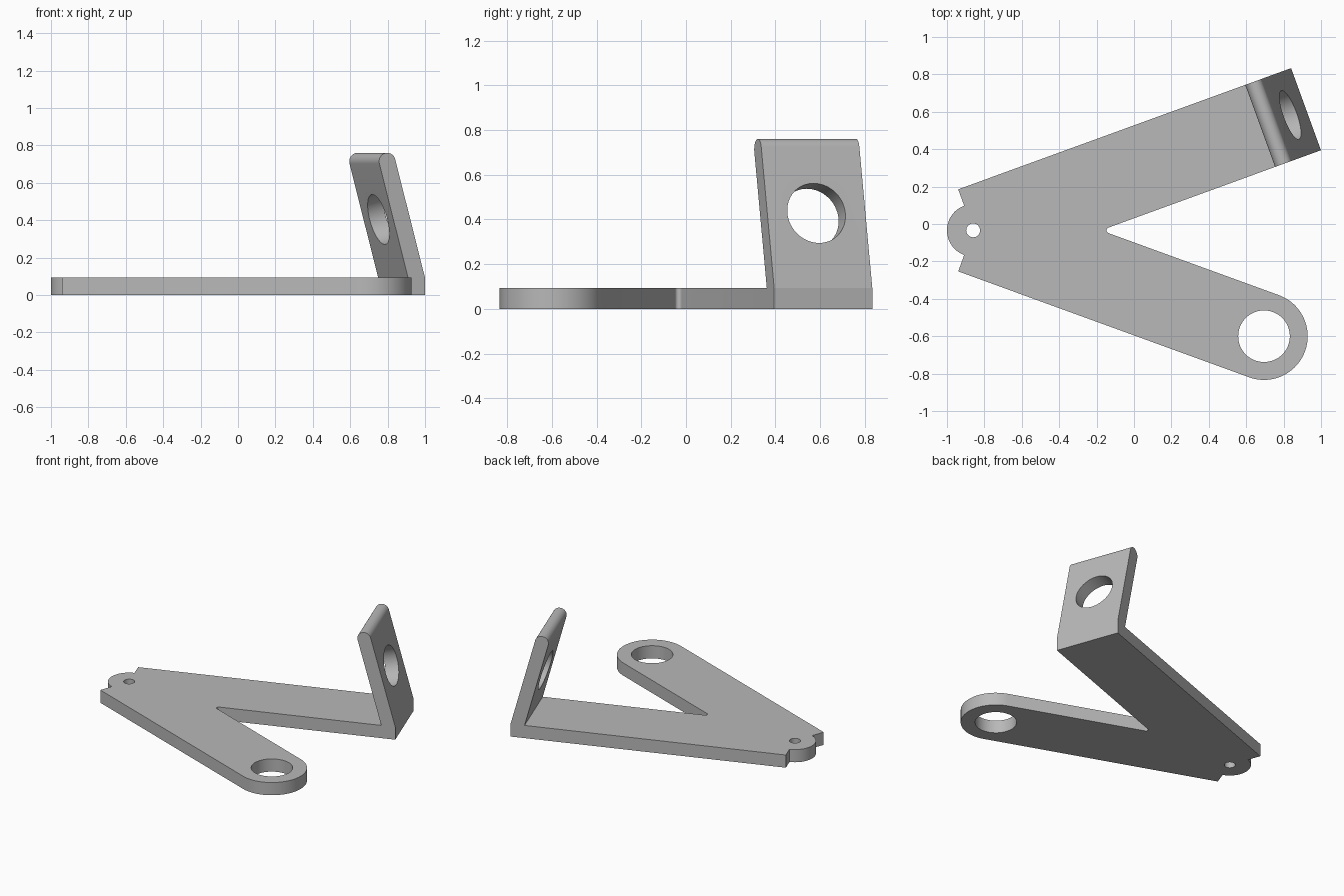
import bpy
import bmesh
from math import radians, cos, sin, tan, pi
from mathutils import Matrix, Vector

if "Cube" in bpy.data.objects:
    bpy.data.objects.remove(bpy.data.objects["Cube"], do_unlink=True)

THICK = 0.093                  # sheet thickness
HALF_W = 0.2335                # half width of each arm
SPREAD = radians(20)           # each arm's angle from the x axis
LEAN = radians(15)             # tab lean towards the hub
HUB = Vector((-0.86, -0.034))
LONG, SHORT = 1.894, 1.655     # arm lengths
HOLE_R, HUB_R, PIN_R, FILLET = 0.138, 0.14, 0.037, 0.016
TAB_TOP = 0.76

grey = bpy.data.materials.new("plain grey")
grey.use_nodes = True
colour = (0.48, 0.48, 0.48, 1)
grey.diffuse_color = colour
grey.node_tree.nodes["Principled BSDF"].inputs["Base Color"].default_value = colour


def on_arm(angle, along, across):
    """Point in plan, measured from the hub along and across an arm."""
    return HUB + Vector((along * cos(angle) - across * sin(angle),
                         along * sin(angle) + across * cos(angle)))


def arc(centre, radius, start, end, steps=48):
    angles = [radians(start + (end - start) * i / steps) for i in range(steps + 1)]
    return [Vector(centre) + radius * Vector((cos(a), sin(a))) for a in angles]


def activate(obj):
    bpy.ops.object.select_all(action='DESELECT')
    obj.select_set(True)
    bpy.context.view_layer.objects.active = obj


def finish(obj):
    obj.data.materials.clear()
    obj.data.materials.append(grey)
    activate(obj)
    bpy.ops.object.shade_smooth_by_angle(angle=radians(30))


# Forked plate: one outline with two holes, thickened
end = on_arm(-SPREAD, SHORT, 0)
crotch = HUB + Vector(((HALF_W + FILLET) / sin(SPREAD), 0))
outline = [on_arm(-SPREAD, 0, -HALF_W)]
outline += arc(end, HALF_W, -110, 70)
outline += arc(crotch, FILLET, 250, 110, 12)
outline += [on_arm(SPREAD, LONG, -HALF_W), on_arm(SPREAD, LONG, HALF_W),
            on_arm(SPREAD, 0, HALF_W)]
outline += arc(HUB, HUB_R, 110, 250)
loops = [outline, arc(HUB, PIN_R, 0, 360)[:-1], arc(end, HOLE_R, 0, 360, 64)[:-1]]

curve = bpy.data.curves.new("forked_plate", 'CURVE')
curve.dimensions = '2D'
curve.fill_mode = 'BOTH'
curve.extrude = THICK / 2
for loop in loops:
    spline = curve.splines.new('POLY')
    spline.points.add(len(loop) - 1)
    for point, p in zip(spline.points, loop):
        point.co = (p.x, p.y, THICK / 2, 1)
    spline.use_cyclic_u = True
plate = bpy.data.objects.new("forked_plate", curve)
bpy.context.collection.objects.link(plate)
activate(plate)
bpy.ops.object.convert(target='MESH')
plate = bpy.context.object
bm = bmesh.new()
bm.from_mesh(plate.data)
bmesh.ops.remove_doubles(bm, verts=bm.verts, dist=0.0001)
bmesh.ops.recalc_face_normals(bm, faces=bm.faces)
bm.to_mesh(plate.data)
bm.free()
finish(plate)

# Leaning tab: side profile with a rounded top, swept across the arm
radius = THICK / 2
base_depth = THICK / cos(LEAN)
top_z = TAB_TOP - radius
top_u = LONG - base_depth / 2 - (top_z - THICK) * tan(LEAN)
profile = [Vector((LONG - base_depth, THICK)), Vector((LONG, THICK))]
profile += arc((top_u, top_z), radius, 15, 195, 24)

arm_frame = Matrix.Translation((HUB.x, HUB.y, 0)) @ Matrix.Rotation(SPREAD, 4, 'Z')
bm = bmesh.new()
face = bm.faces.new([bm.verts.new((p.x, -HALF_W, p.y)) for p in profile])
sweep = bmesh.ops.extrude_face_region(bm, geom=[face])
bmesh.ops.translate(bm, vec=(0, 2 * HALF_W, 0),
                    verts=[v for v in sweep["geom"] if isinstance(v, bmesh.types.BMVert)])
bmesh.ops.recalc_face_normals(bm, faces=bm.faces)
mesh = bpy.data.meshes.new("leaning_tab")
bm.to_mesh(mesh)
bm.free()
tab = bpy.data.objects.new("leaning_tab", mesh)
tab.matrix_world = arm_frame
bpy.context.collection.objects.link(tab)

# Hole bored square through the tab
hole_z = 0.428
hole_u = LONG - (hole_z - THICK) * tan(LEAN)
bm = bmesh.new()
bmesh.ops.create_cone(bm, cap_ends=True, segments=64, radius1=HOLE_R,
                      radius2=HOLE_R, depth=0.5)
mesh = bpy.data.meshes.new("hole_cutter")
bm.to_mesh(mesh)
bm.free()
cutter = bpy.data.objects.new("hole_cutter", mesh)
cutter.hide_render = True
cutter.matrix_world = (arm_frame @ Matrix.Translation((hole_u, 0, hole_z))
                       @ Matrix.Rotation(pi / 2 - LEAN, 4, 'Y'))
bpy.context.collection.objects.link(cutter)
activate(tab)
bore = tab.modifiers.new("hole", 'BOOLEAN')
bore.operation = 'DIFFERENCE'
bore.solver = 'EXACT'
bore.object = cutter
bpy.context.view_layer.update()
bpy.ops.object.modifier_apply(modifier=bore.name)
bpy.data.objects.remove(cutter, do_unlink=True)
finish(tab)
